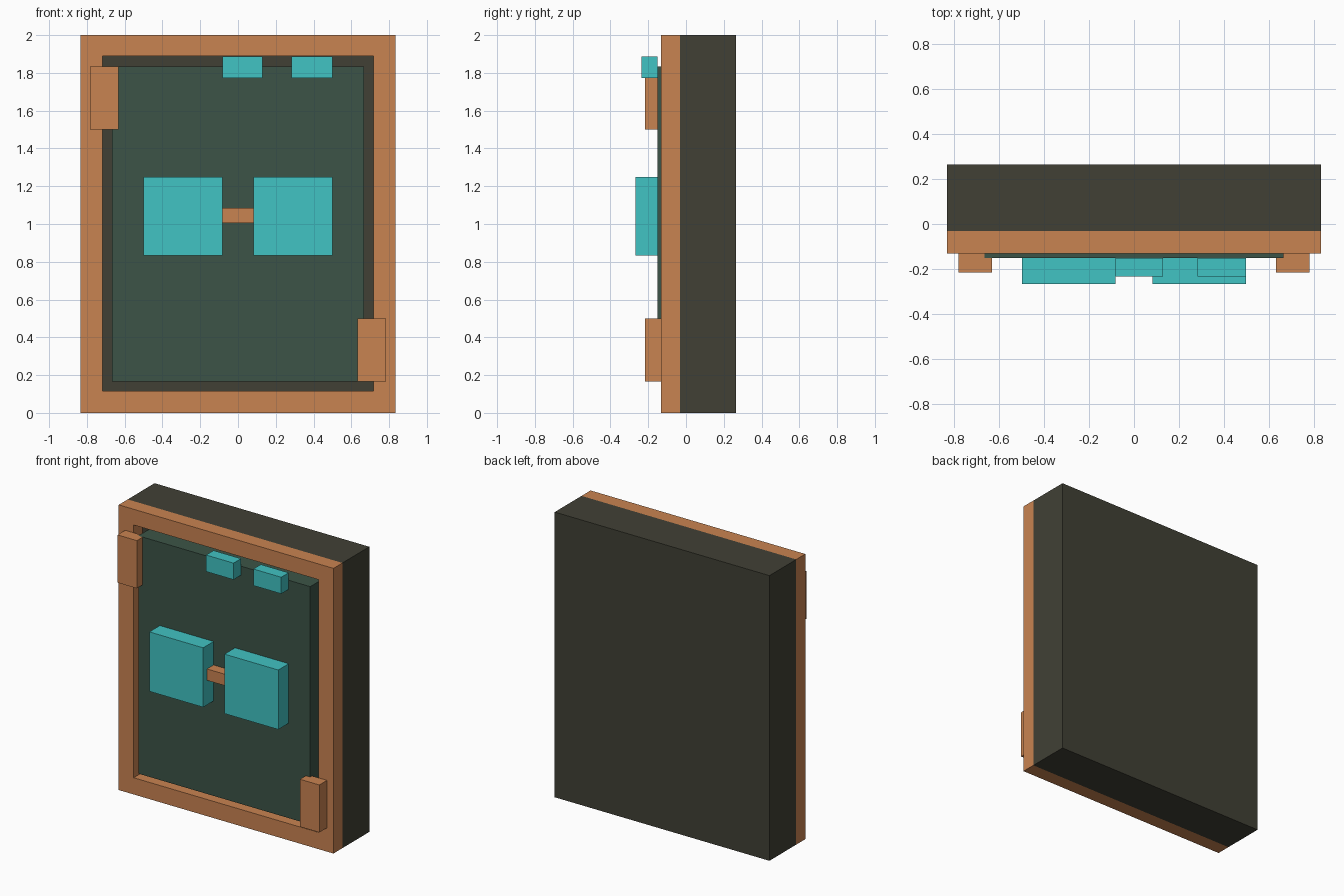
import bpy
import bmesh
from mathutils import Vector

cube = bpy.data.objects.get("Cube")
if cube:
    bpy.data.objects.remove(cube, do_unlink=True)


def material(name, srgb):
    linear = [((c / 255 + 0.055) / 1.055) ** 2.4 for c in srgb] + [1.0]
    mat = bpy.data.materials.new(name)
    mat.use_nodes = True
    mat.diffuse_color = linear
    mat.node_tree.nodes["Principled BSDF"].inputs["Base Color"].default_value = linear
    return mat


def box(name, low, high, mat):
    """Axis-aligned box between two opposite corners."""
    low, high = Vector(low), Vector(high)
    bm = bmesh.new()
    bmesh.ops.create_cube(bm, size=1)
    bmesh.ops.scale(bm, vec=high - low, verts=bm.verts)
    mesh = bpy.data.meshes.new(name)
    bm.to_mesh(mesh)
    bm.free()
    mesh.materials.append(mat)
    obj = bpy.data.objects.new(name, mesh)
    obj.location = (low + high) / 2
    bpy.context.collection.objects.link(obj)
    return obj


charcoal = material("charcoal", (65, 64, 53))
copper = material("copper", (201, 131, 81))
board_green = material("dark_green", (60, 84, 71))
teal = material("teal", (65, 195, 195))

W, H = 0.833, 2.0                    # half width and height
IN_W, IN_LOW, IN_HIGH = 0.717, 0.117, 1.89   # frame opening
BACK, FRAME, FACE = -0.032, -0.132, -0.152   # body, frame and panel fronts

# Thick backing slab
box("body", (-W, BACK, 0), (W, 0.265, H), charcoal)

# Four-sided front frame
for name, z0, z1 in (("bottom", 0, IN_LOW), ("top", IN_HIGH, H)):
    box("frame_" + name, (-W, FRAME, z0), (W, BACK, z1), copper)
for name, x0, x1 in (("right", -W, -IN_W), ("left", IN_W, W)):
    box("frame_" + name, (x0, FRAME, IN_LOW), (x1, BACK, IN_HIGH), copper)

# Raised panel inside the frame
box("panel", (-0.667, FACE, 0.167), (0.667, BACK, 1.835), board_green)

# Corner clips on opposite corners
box("upper_clip", (-0.783, -0.217, 1.5), (-0.633, FRAME, 1.835), copper)
box("lower_clip", (0.633, -0.217, 0.167), (0.783, FRAME, 0.5), copper)

# Square blocks joined by a short bridge
for name, x0, x1 in (("right", -0.5, -0.083), ("left", 0.083, 0.5)):
    box("block_" + name, (x0, -0.268, 0.833), (x1, FACE, 1.25), teal)
box("bridge", (-0.083, -0.225, 1.005), (0.083, FACE, 1.085), copper)

# Small blocks along the top edge
for name, x0, x1 in (("right", -0.083, 0.13), ("left", 0.283, 0.5)):
    box("top_block_" + name, (x0, -0.235, 1.772), (x1, FACE, 1.888), teal)
